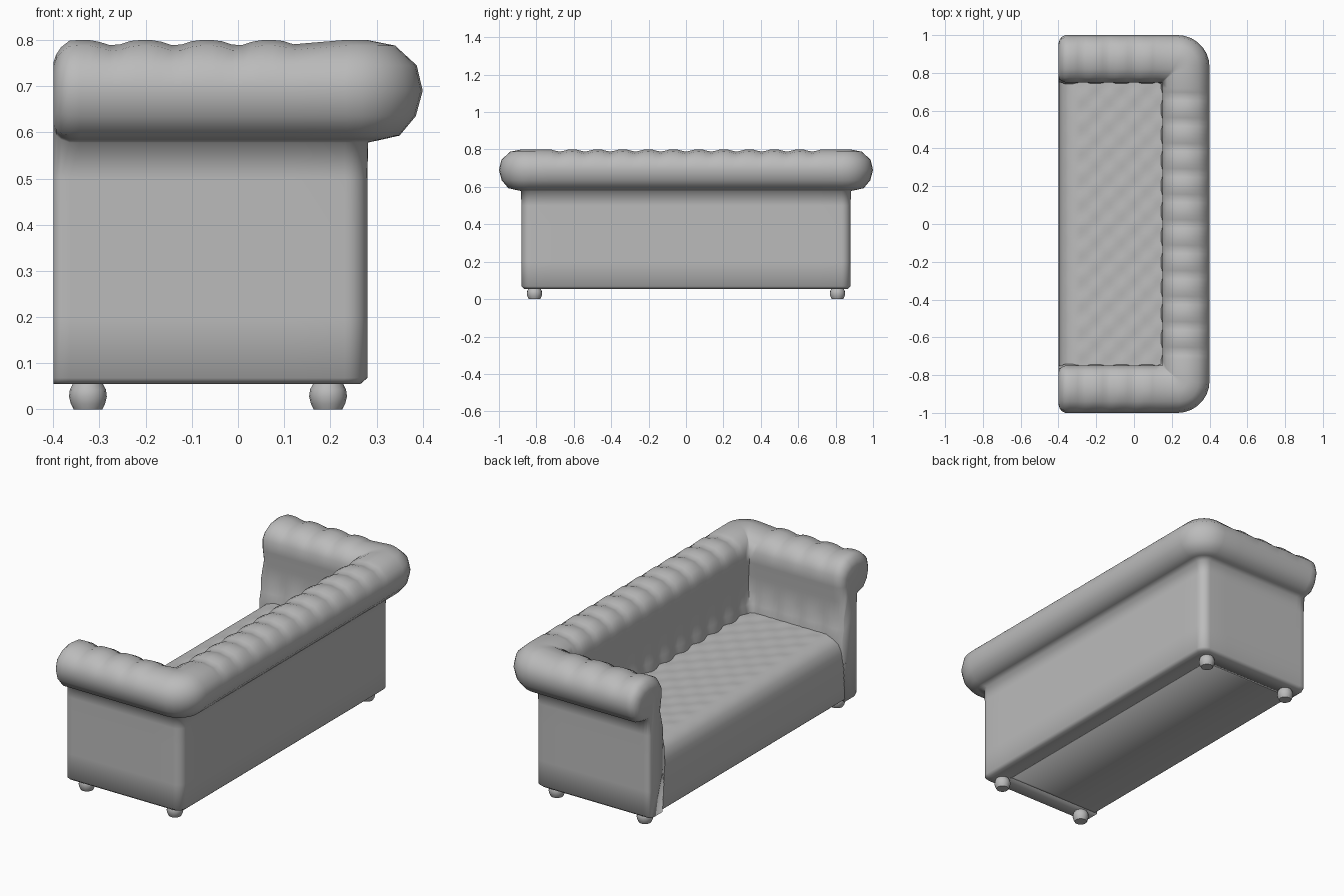
import bpy, bmesh, math
from mathutils import Vector

cube = bpy.data.objects.get("Cube")
if cube:
    bpy.data.objects.remove(cube)

grey = bpy.data.materials.new("grey_leather")
grey.use_nodes = True
COLOR = (0.5, 0.5, 0.5, 1)
grey.diffuse_color = COLOR
grey.node_tree.nodes["Principled BSDF"].inputs["Base Color"].default_value = COLOR

FRONT, INNER_X, INNER_Y = -0.4, 0.14, 0.74
TUFT = 0.135


def finish(name, bm):
    bmesh.ops.remove_doubles(bm, verts=bm.verts, dist=0.0004)
    bmesh.ops.recalc_face_normals(bm, faces=bm.faces)
    for f in bm.faces:
        f.smooth = True
    mesh = bpy.data.meshes.new(name)
    bm.to_mesh(mesh)
    bm.free()
    mesh.materials.append(grey)
    obj = bpy.data.objects.new(name, mesh)
    bpy.context.collection.objects.link(obj)
    return obj


def loft(bm, rings, closed=True, caps=True):
    rows = [[bm.verts.new(p) for p in ring] for ring in rings]
    n = len(rows[0])
    for a, b in zip(rows, rows[1:]):
        for i in range(n if closed else n - 1):
            j = (i + 1) % n
            bm.faces.new((a[i], a[j], b[j], b[i]))
    if caps:
        bm.faces.new(rows[0])
        bm.faces.new(rows[-1])


# Arm and back cross-section: distance out from the inner face, height
profile = [(0.03, 0.055), (0.125, 0.055), (0.14, 0.068), (0.14, 0.2), (0.14, 0.4),
           (0.14, 0.5), (0.142, 0.578), (0.175, 0.585), (0.21, 0.593), (0.245, 0.635),
           (0.26, 0.69), (0.247, 0.745), (0.2, 0.788), (0.14, 0.8), (0.08, 0.793),
           (0.035, 0.768), (0.01, 0.72), (0.012, 0.66), (0.025, 0.58), (0.025, 0.5),
           (0.012, 0.44), (0.0, 0.39), (0.01, 0.3)]


def tufted(d, z, s):
    """Pull the top and inner side of the roll in at regular folds."""
    w = (0.5 + 0.5 * math.cos(math.tau * s / TUFT)) ** 2
    if z > 0.74 and d < 0.22:
        z -= 0.012 * w
    if d < 0.05 and 0.38 < z < 0.47:
        d += 0.012 * w
    return d, z


def arm_ring(x, shrink=1.0, inset=0.0):
    ring = []
    for d, z in profile:
        d, z = tufted(d, z, x)
        if z > 0.57:
            d, z = 0.12 + (d - 0.12) * shrink, 0.67 + (z - 0.67) * shrink
        elif d > 0.1:
            d -= inset
        ring.append(Vector((x, -INNER_Y - d, z)))
    return ring


def corner_ring(t):
    ring = []
    for d, z in profile:
        r = 0.65 * d * d / 0.26
        a = t * math.pi / 2
        ring.append(Vector((INNER_X + d - r + r * math.sin(a),
                            -INNER_Y - d + r - r * math.cos(a), z)))
    return ring


def back_ring(y):
    return [Vector((INNER_X + d, y, z)) for d, z in (tufted(d, z, y) for d, z in profile)]


# Arms and back swept as one piece round a U
half = [arm_ring(FRONT, 0.68, 0.015), arm_ring(FRONT + 0.006, 0.82, 0.005),
        arm_ring(FRONT + 0.017, 0.93)]
half += [arm_ring(-0.365 + 0.485 * i / 22) for i in range(23)]
half += [corner_ring(i / 7) for i in range(8)]
other = [[Vector((p.x, -p.y, p.z)) for p in ring] for ring in reversed(half)]
middle = [back_ring(-0.72 + 1.44 * i / 64) for i in range(65)]
bm = bmesh.new()
loft(bm, half + middle + other)
finish("arms_and_back", bm)

# Seat and base: rounded front edge, softly tufted top
edge = [(0.18, 0.057), (-0.385, 0.057), (-0.4, 0.07), (-0.4, 0.16), (-0.4, 0.26),
        (-0.394, 0.32), (-0.378, 0.362), (-0.35, 0.388)]
edge += [(-0.31 + 0.49 * i / 16, 0.4) for i in range(17)]
rings = []
for k in range(73):
    y = -0.78 + 1.56 * k / 72
    ring = []
    for x, z in edge:
        if z > 0.39:
            z += 0.004 * math.cos(math.tau * x / TUFT) * math.cos(math.tau * y / TUFT)
        ring.append((x, y, z))
    rings.append(ring)
bm = bmesh.new()
loft(bm, rings)
finish("seat_and_base", bm)

# Bun feet
bun = [(0.031, 0.0), (0.037, 0.012), (0.041, 0.028), (0.039, 0.043), (0.03, 0.06)]
for side, y in (("right", -0.81), ("left", 0.81)):
    for place, x in (("front", -0.325), ("back", 0.195)):
        bm = bmesh.new()
        loft(bm, [[(x + r * math.cos(math.tau * i / 16), y + r * math.sin(math.tau * i / 16), z)
                   for i in range(16)] for r, z in bun])
        foot = finish(f"foot_{place}_{side}", bm)
        for f in foot.data.polygons:
            f.use_smooth = len(f.vertices) == 4
